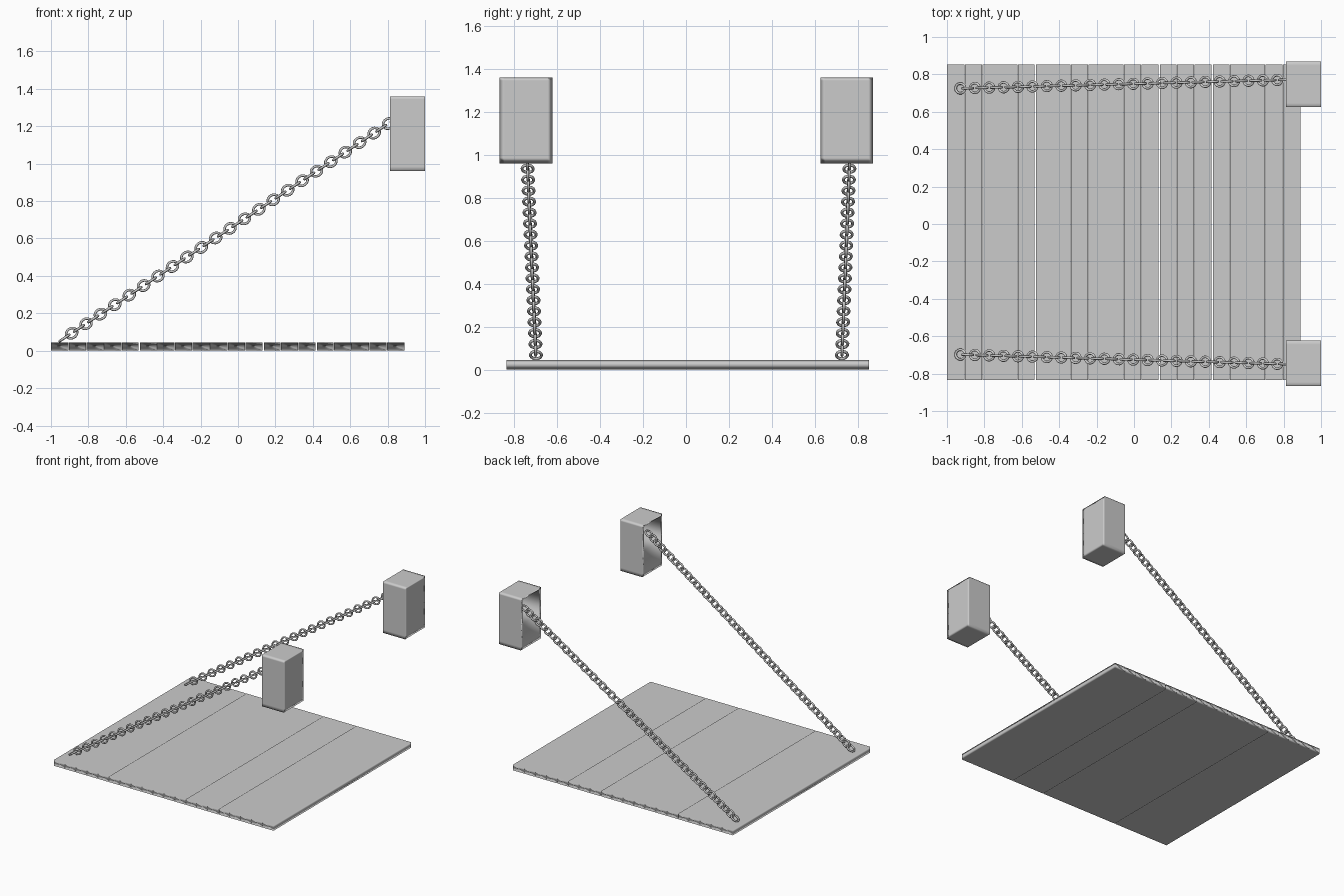
import bpy, bmesh, math
from mathutils import Vector, Matrix

cube = bpy.data.objects.get("Cube")
if cube:
    bpy.data.objects.remove(cube, do_unlink=True)


def material(name, value):
    m = bpy.data.materials.new(name)
    m.use_nodes = True
    colour = (value, value, value, 1)
    m.diffuse_color = colour
    m.node_tree.nodes["Principled BSDF"].inputs["Base Color"].default_value = colour
    return m


GREY = material("plain grey", 0.6)


def finish(bm, name, weighted=False):
    bmesh.ops.recalc_face_normals(bm, faces=bm.faces)
    for f in bm.faces:
        f.smooth = True
    mesh = bpy.data.meshes.new(name)
    bm.to_mesh(mesh)
    bm.free()
    mesh.materials.append(GREY)
    ob = bpy.data.objects.new(name, mesh)
    bpy.context.collection.objects.link(ob)
    if weighted:
        mod = ob.modifiers.new("soft edges", "WEIGHTED_NORMAL")
        mod.weight = 100
    return ob


def add_box(bm, lo, hi):
    lo, hi = Vector(lo), Vector(hi)
    size = Matrix.Diagonal((*(hi - lo), 1))
    return bmesh.ops.create_cube(bm, size=1, matrix=Matrix.Translation((lo + hi) / 2) @ size)


def cut(bm, co, normal):
    geom = bm.verts[:] + bm.edges[:] + bm.faces[:]
    bmesh.ops.bisect_plane(bm, geom=geom, plane_co=co, plane_no=normal)


# Deck: a row of planks, with a few wider gaps
COUNT, X0, X1 = 20, -1.0, 0.89
pitch = (X1 - X0) / COUNT
bm = bmesh.new()
for i in range(COUNT):
    gap_left = 0.004 if i in (5, 12, 15) else 0.001
    gap_right = 0.004 if i in (4, 11, 14) else 0.001
    a = X0 + i * pitch + (gap_left if i else 0)
    b = X0 + (i + 1) * pitch - (gap_right if i < COUNT - 1 else 0)
    add_box(bm, (a, -0.835, 0), (b, 0.852, 0.045))
cut(bm, (0, 0, 0.024), (0, 0, 1))
finish(bm, "deck_planks", True)


# Housing: hollow box with a window on the side the chain enters
def housing(name, y0, y1):
    bm = bmesh.new()
    xa, xb, za, zb, wall = 0.812, 1.0, 0.96, 1.36, 0.022
    add_box(bm, (xa, y0, za), (xb, y1, zb))
    for z in (za + 0.025, zb - 0.015, 1.16):
        cut(bm, (0, 0, z), (0, 0, 1))
    for y in (y0 + wall, y1 - wall):
        cut(bm, (0, y, 0), (0, 1, 0))
    # Push the window face inwards to make the cavity
    middle = Vector((xa, (y0 + y1) / 2, 1.25))
    window = min(bm.faces, key=lambda f: (f.calc_center_median() - middle).length)
    new = bmesh.ops.extrude_discrete_faces(bm, faces=[window])["faces"][0]
    bmesh.ops.translate(bm, verts=new.verts[:], vec=(xb - xa - wall, 0, 0))
    ob = finish(bm, name, True)
    # Keep the cavity crisp
    for e in ob.data.edges:
        pts = [ob.data.vertices[v].co for v in e.vertices]
        inside = [y0 < p.y < y1 and 1.1 < p.z < zb - 0.01 and p.x < xb - 0.01 for p in pts]
        e.use_edge_sharp = all(inside)


housing("left_housing", 0.625, 0.87)
housing("right_housing", -0.867, -0.622)


# Chain link: an oval ring lying in its local xy plane
def add_link(bm, matrix, half_len=0.031, half_wid=0.026, wire=0.0068, n=18, m=8):
    rings = []
    for i in range(n):
        t = math.tau * i / n
        centre = Vector((half_len * math.cos(t), half_wid * math.sin(t), 0))
        out = Vector((math.cos(t), math.sin(t), 0))
        ring = []
        for j in range(m):
            s = math.tau * j / m
            p = centre + out * wire * math.cos(s) + Vector((0, 0, wire * math.sin(s)))
            ring.append(bm.verts.new(matrix @ p))
        rings.append(ring)
    for i in range(n):
        r, q = rings[i], rings[(i + 1) % n]
        for j in range(m):
            k = (j + 1) % m
            bm.faces.new((r[j], q[j], q[k], r[k]))


# Chains: links alternate by a quarter turn from deck corner to housing
def chain(name, start, end, links=47):
    start, end = Vector(start), Vector(end)
    along = (end - start).normalized()
    side = Vector((0, 0, 1)).cross(along).normalized()
    basis = Matrix((along, side, along.cross(side))).transposed().to_4x4()
    bm = bmesh.new()
    for i in range(links):
        place = Matrix.Translation(start.lerp(end, i / (links - 1)))
        turn = Matrix.Rotation(math.pi / 2 * (i % 2), 4, "X")
        add_link(bm, place @ basis @ turn)
    finish(bm, name)


chain("left_chain", (-0.928, 0.725, 0.068), (0.843, 0.772, 1.24))
chain("right_chain", (-0.928, -0.698, 0.068), (0.843, -0.75, 1.24))
